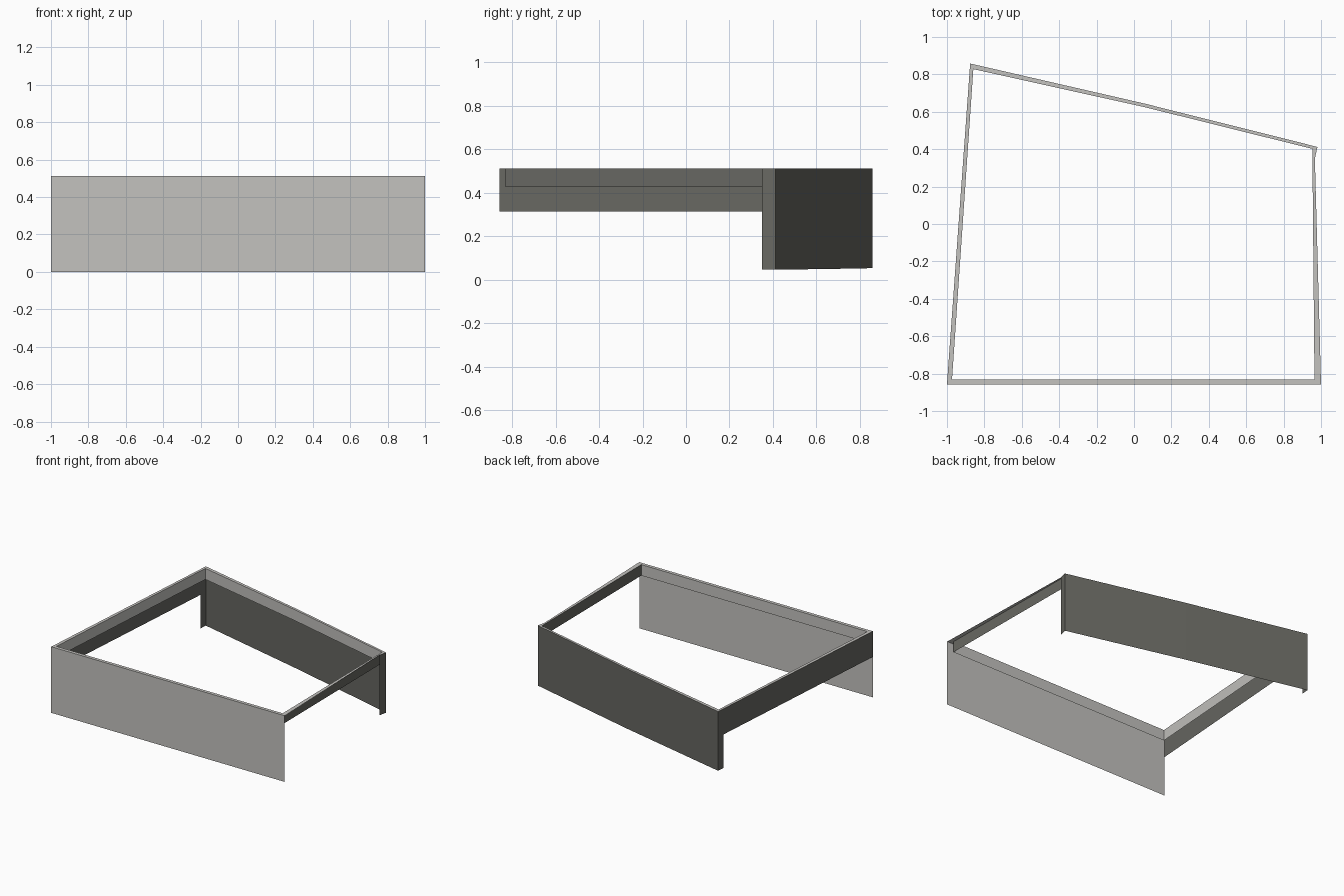
import bpy, bmesh

cube = bpy.data.objects.get("Cube")
if cube:
    bpy.data.objects.remove(cube, do_unlink=True)

TOP = 0.512
LIP_BOTTOM = 0.427


def material(name, colour):
    mat = bpy.data.materials.new(name)
    mat.use_nodes = True
    mat.diffuse_color = colour
    mat.node_tree.nodes["Principled BSDF"].inputs["Base Color"].default_value = colour
    return mat


light = material("light_warm_grey", (0.55, 0.54, 0.52, 1))
dark = material("dark_grey", (0.138, 0.138, 0.122, 1))


def finish(name, bm, mat):
    mesh = bpy.data.meshes.new(name)
    bm.to_mesh(mesh)
    bm.free()
    mesh.materials.append(mat)
    obj = bpy.data.objects.new(name, mesh)
    bpy.context.collection.objects.link(obj)


def row(bm, path, heights):
    return [bm.verts.new((x, y, z)) for (x, y), z in zip(path, heights)]


def bridge(bm, lower, upper):
    for i in range(len(lower) - 1):
        bm.faces.new((lower[i], lower[i + 1], upper[i + 1], upper[i]))


def sheet(name, path, bottoms, mat):
    """Thin upright panel along a plan path, outside on its right."""
    bm = bmesh.new()
    bridge(bm, row(bm, path, bottoms), row(bm, path, [TOP] * len(path)))
    finish(name, bm, mat)


# Plan corners, counter-clockwise
front_r, front_l = (-1, -0.857), (1, -0.857)
return_l, back_l = (0.967, 0.35), (0.981, 0.412)
back_mid, back_r = (0.06, 0.643), (-0.876, 0.858)
return_r = (-0.8802, 0.80)

# Outer panels; the back one folds round both corners
sheet("front_panel", [front_r, front_l], [0, 0], light)
sheet("back_panel", [return_l, back_l, back_mid, back_r, return_r],
      [0.046, 0.046, 0.049, 0.053, 0.053], dark)
sheet("right_panel", [return_r, front_r], [0.313, 0.313], dark)

# Narrow ledge round the top
outer = [front_l, return_l, back_l, back_mid, back_r, front_r]
inner = [(0.965, -0.831), (0.954, 0.35), (0.953, 0.402),
         (0.06, 0.624), (-0.859, 0.828), (-0.973, -0.831)]
bm = bmesh.new()
ring = [row(bm, path + path[:1], [TOP] * 7) for path in (outer, inner)]
bridge(bm, *ring)
bmesh.ops.remove_doubles(bm, verts=bm.verts, dist=0.0001)
finish("top_ledge", bm, light)

# Short skirt under the ledge's inner edge, dark along the left side
for name, path, mat in (("left_skirt", inner[:3], dark),
                        ("main_skirt", inner[2:] + inner[:1], light)):
    sheet(name, path[::-1], [LIP_BOTTOM] * len(path), mat)
